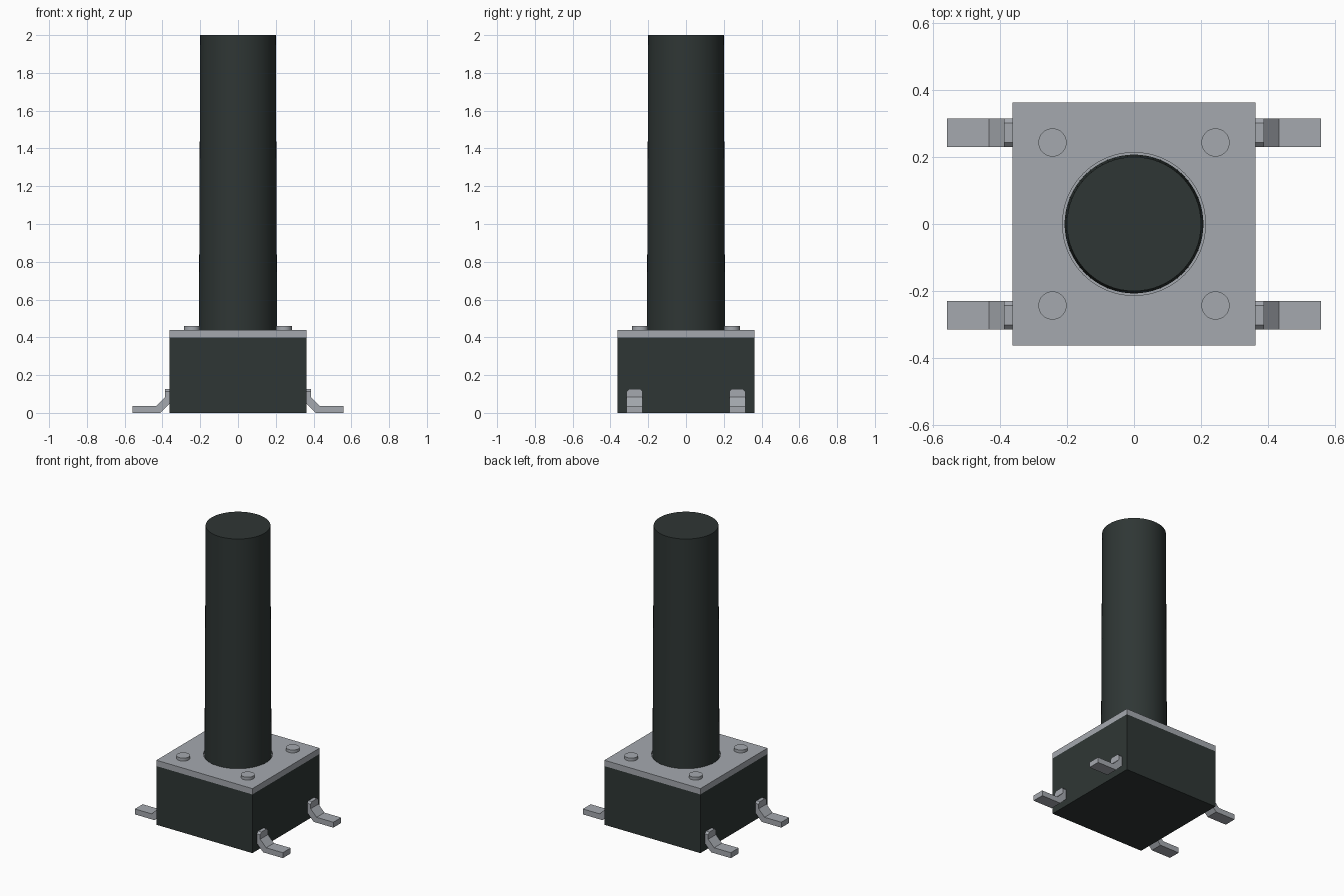
import bpy, bmesh, math

if "Cube" in bpy.data.objects:
    bpy.data.objects.remove(bpy.data.objects["Cube"])


def material(name, rgb):
    m = bpy.data.materials.new(name)
    m.diffuse_color = (*rgb, 1)
    m.use_nodes = True
    m.node_tree.nodes["Principled BSDF"].inputs["Base Color"].default_value = m.diffuse_color
    return m


DARK = material("dark plastic", (0.028, 0.037, 0.035))
METAL = material("grey metal", (0.376, 0.397, 0.429))


def finish(obj, name, mat):
    obj.name = name
    obj.data.materials.clear()
    obj.data.materials.append(mat)
    return obj


def block(name, mat, half, z0, z1):
    bpy.ops.mesh.primitive_cube_add(size=1, location=(0, 0, (z0 + z1) / 2))
    obj = bpy.context.object
    obj.scale = (2 * half, 2 * half, z1 - z0)
    bpy.ops.object.transform_apply(location=False, rotation=False, scale=True)
    return finish(obj, name, mat)


def post(name, mat, x, y, r0, r1, z0, z1, sides):
    bpy.ops.mesh.primitive_cone_add(vertices=sides, radius1=r0, radius2=r1,
                                    depth=z1 - z0, location=(x, y, (z0 + z1) / 2))
    bpy.ops.object.shade_smooth_by_angle(angle=math.radians(35))
    return finish(bpy.context.object, name, mat)


# Housing and metal cover with a shallow groove around the plunger
block("housing", DARK, 0.362, 0.0, 0.40)
cover = block("cover_plate", METAL, 0.362, 0.40, 0.44)
cutter = post("groove_cutter", METAL, 0, 0, 0.213, 0.213, 0.43, 0.50, 64)
cutter.hide_render = True
cutter.hide_set(True)
cut = cover.modifiers.new("groove", 'BOOLEAN')
cut.operation = 'DIFFERENCE'
cut.object = cutter
cut.solver = 'EXACT'

# Slightly tapered plunger
post("plunger", DARK, 0, 0, 0.207, 0.2, 0.42, 2.0, 64)

# Bent lead: side profile in x and z, extruded along y
PROFILE = [(0.355, 0.127), (0.387, 0.127), (0.387, 0.083), (0.432, 0.037),
           (0.558, 0.037), (0.558, 0.0), (0.410, 0.0), (0.362, 0.048), (0.355, 0.048)]
HALF_WIDTH = 0.042


def lead(name, sx, sy):
    bm = bmesh.new()
    face = bm.faces.new([bm.verts.new((sx * x, sy * 0.272 - HALF_WIDTH, z))
                         for x, z in PROFILE])
    ext = bmesh.ops.extrude_face_region(bm, geom=[face])
    bmesh.ops.translate(bm, vec=(0, 2 * HALF_WIDTH, 0),
                        verts=[v for v in ext["geom"] if isinstance(v, bmesh.types.BMVert)])
    # Clip the two upper corners
    corners = [e for e in bm.edges
               if all(v.co.z > 0.12 for v in e.verts)
               and abs(e.verts[0].co.y - e.verts[1].co.y) < 1e-5]
    bmesh.ops.bevel(bm, geom=corners, offset=0.013, segments=1, affect='EDGES')
    bmesh.ops.recalc_face_normals(bm, faces=bm.faces)
    mesh = bpy.data.meshes.new(name)
    bm.to_mesh(mesh)
    bm.free()
    obj = bpy.data.objects.new(name, mesh)
    bpy.context.collection.objects.link(obj)
    finish(obj, name, METAL)


# One rivet and one lead at each corner
for sx, side in ((-1, "left"), (1, "right")):
    for sy, end in ((-1, "front"), (1, "back")):
        post(f"rivet_{end}_{side}", METAL, sx * 0.243, sy * 0.243,
             0.042, 0.042, 0.43, 0.46, 32)
        lead(f"lead_{end}_{side}", sx, sy)
